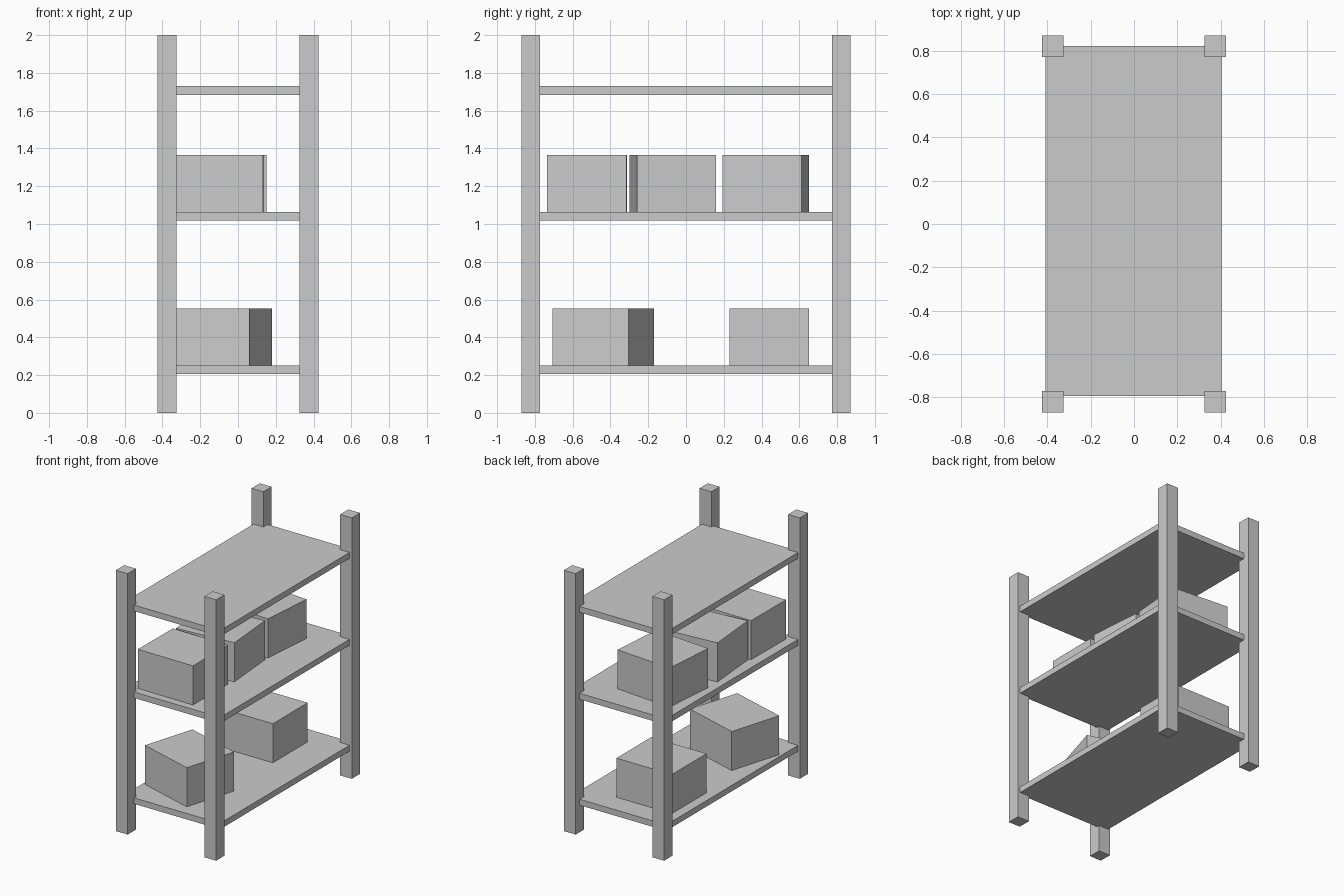
import bpy
from math import radians

if "Cube" in bpy.data.objects:
    bpy.data.objects.remove(bpy.data.objects["Cube"])


def box(name, center, size, turn=0.0):
    """Cuboid with given centre, full size and rotation about z in degrees."""
    bpy.ops.mesh.primitive_cube_add(size=1, location=center,
                                    rotation=(0, 0, radians(turn)))
    obj = bpy.context.object
    obj.name = name
    obj.scale = size
    bpy.ops.object.transform_apply(location=False, rotation=False, scale=True)
    return obj


# Four corner posts
for side, sx in (("left", -1), ("right", 1)):
    for end, sy in (("front", -1), ("back", 1)):
        box(f"{end}_{side}_post", (sx * 0.375, sy * 0.822, 1.0), (0.1, 0.1, 2.0))

# Three shelf boards
SHELF_T = 0.046
shelf_tops = {"lower": 0.252, "middle": 1.064, "upper": 1.73}
for level, top in shelf_tops.items():
    box(f"{level}_shelf", (-0.002, 0.014, top - SHELF_T / 2), (0.814, 1.618, SHELF_T))

# Storage boxes resting on the lower and middle shelves: level, x, y, turn
BOX = (0.47, 0.42, 0.3)
crates = [
    ("lower", -0.105, -0.437, -16.7),
    ("lower", -0.1, 0.44, 0.0),
    ("middle", -0.1, -0.524, -0.5),
    ("middle", -0.1, -0.069, 4.8),
    ("middle", -0.1, 0.423, -4.8),
]
for i, (level, x, y, turn) in enumerate(crates, 1):
    box(f"{level}_storage_box_{i}", (x, y, shelf_tops[level] + BOX[2] / 2), BOX, turn)
